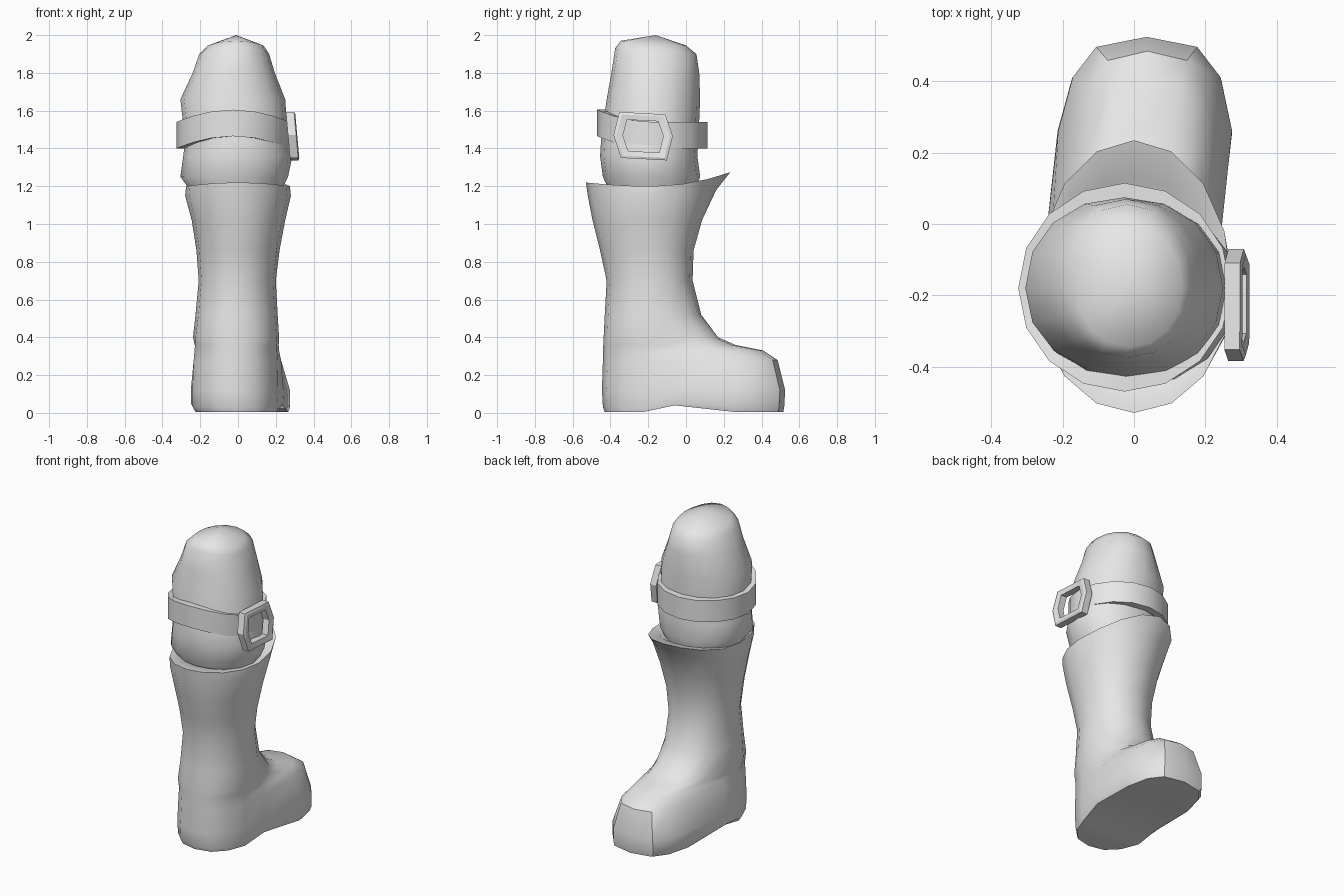
import bpy, bmesh, math
from mathutils import Vector

if "Cube" in bpy.data.objects:
    bpy.data.objects.remove(bpy.data.objects["Cube"], do_unlink=True)

N = 16
grey = bpy.data.materials.new("plain_grey")
grey.use_nodes = True
grey.diffuse_color = (0.8, 0.8, 0.8, 1)
grey.node_tree.nodes["Principled BSDF"].inputs["Base Color"].default_value = (0.8, 0.8, 0.8, 1)


def spow(v, p):
    return math.copysign(abs(v) ** p, v)


def ring(z, xl, xr, yb, yf, cy=-0.18, p=0.95, front=0.0, back=0.0, toe=1.0, skew=0.0, arch=0.0):
    """Rounded outline with separate front and back reach and raised ends."""
    pts = []
    for i in range(N):
        a = math.tau * i / N
        c, s = math.cos(a), math.sin(a)
        q = p if s > 0 else max(p, 0.85)
        y = cy + spow(s, q) * (yf - cy if s > 0 else cy - yb)
        t = min(max((y + 0.15) / 0.45, 0), 1)
        x = (xl + xr) / 2 + spow(c, q) * (xr - xl) / 2 * (1 + (toe - 1) * t) + skew * t
        lift = s * s * (front if s > 0 else back)
        if arch and abs(s) < 0.1:
            lift += arch
        pts.append((x, y, z + lift))
    return pts


def loft(name, rings, closed=False, tip=None, angle=40):
    """Skin a list of rings; either close the loop or cap both ends."""
    bm = bmesh.new()
    rows = [[bm.verts.new(p) for p in r] for r in rings]
    n = len(rows[0])
    pairs = list(zip(rows, rows[1:]))
    if closed:
        pairs.append((rows[-1], rows[0]))
    for lo, hi in pairs:
        for i in range(n):
            j = (i + 1) % n
            bm.faces.new((lo[i], lo[j], hi[j], hi[i]))
    if not closed:
        caps = [rows[0]] if tip else [rows[0], rows[-1]]
        for row in caps:
            # strips running across from side to side
            for i in range(-n // 4, n // 4):
                ids = [i % n, (i + 1) % n, (n // 2 - i - 1) % n, (n // 2 - i) % n]
                bm.faces.new([row[k] for k in dict.fromkeys(ids)])
        if tip:
            top = bm.verts.new(tip)
            for i in range(n):
                bm.faces.new((rows[-1][i], rows[-1][(i + 1) % n], top))
    bmesh.ops.recalc_face_normals(bm, faces=bm.faces[:])
    me = bpy.data.meshes.new(name)
    bm.to_mesh(me)
    bm.free()
    for f in me.polygons:
        f.use_smooth = True
    me.set_sharp_from_angle(angle=math.radians(angle))
    me.materials.append(grey)
    ob = bpy.data.objects.new(name, me)
    bpy.context.collection.objects.link(ob)
    return ob


# Boot: sole, foot, shaft and flared cuff in one skin
foot = dict(cy=-0.06, p=0.62, skew=0.05)
loft("boot", [
    ring(0.005, -0.24, 0.22, -0.43, 0.515, toe=1.06, arch=0.035, **foot),
    ring(0.03, -0.255, 0.225, -0.44, 0.52, toe=1.08, arch=0.02, **foot),
    ring(0.12, -0.257, 0.228, -0.445, 0.525, toe=1.06, **foot),
    ring(0.28, -0.25, 0.225, -0.44, 0.485, toe=0.85, **foot),
    ring(0.33, -0.245, 0.222, -0.44, 0.41, toe=0.68, **foot),
    ring(0.36, -0.243, 0.22, -0.438, 0.26, cy=-0.1, p=0.7, toe=0.65, skew=0.04),
    ring(0.40, -0.24, 0.218, -0.436, 0.17, cy=-0.14, p=0.8, toe=0.75, skew=0.03),
    ring(0.52, -0.225, 0.21, -0.43, 0.08),
    ring(0.70, -0.208, 0.2, -0.42, 0.035),
    ring(0.86, -0.22, 0.22, -0.455, 0.04),
    ring(1.02, -0.245, 0.25, -0.495, 0.085),
    ring(1.15, -0.28, 0.28, -0.52, 0.16, p=1, front=0.03),
    ring(1.20, -0.275, 0.275, -0.53, 0.235, p=1, front=0.075, back=0.02),
    ring(1.19, -0.235, 0.235, -0.44, 0.13, p=1, front=0.05, back=0.02),
    ring(1.17, -0.2, 0.2, -0.40, 0.04),
])

# Domed knee above the cuff
loft("knee", [
    ring(1.16, -0.24, 0.22, -0.40, 0.04),
    ring(1.25, -0.305, 0.265, -0.44, 0.075),
    ring(1.36, -0.29, 0.288, -0.455, 0.06),
    ring(1.44, -0.28, 0.265, -0.45, 0.065),
    ring(1.66, -0.305, 0.25, -0.42, 0.075),
    ring(1.80, -0.24, 0.195, -0.395, 0.07),
    ring(1.90, -0.205, 0.165, -0.375, 0.055, back=0.03),
    ring(1.945, -0.16, 0.135, -0.345, 0.0, back=0.025),
], tip=(-0.01, -0.16, 2.0), angle=50)


# Strap wrapped around the knee, higher at the back
def band(z, inset):
    return ring(z, -0.325 + inset, 0.272 - inset, -0.47 + inset, 0.115 - inset,
                p=1, front=0.0, back=0.065)


loft("strap", [band(1.40, 0), band(1.54, 0), band(1.54, 0.045), band(1.40, 0.045)],
     closed=True, angle=35)

# Buckle frame on the left side, leaning outward at the bottom
outline = [(-1, 0.05), (-0.8, 1), (0.75, 0.9), (1, 0), (0.8, -1), (-0.75, -0.9)]


def frame(x, k):
    pts = []
    for u, v in outline:
        y, z = u * 0.157 * k, v * 0.128 * k
        pts.append(Vector((x - 0.09 * z, -0.227 + y, 1.465 + z)))
    return pts


loft("buckle", [frame(0.265, 1), frame(0.308, 1), frame(0.314, 0.9), frame(0.308, 0.68),
                frame(0.265, 0.68)], closed=True, angle=30)
